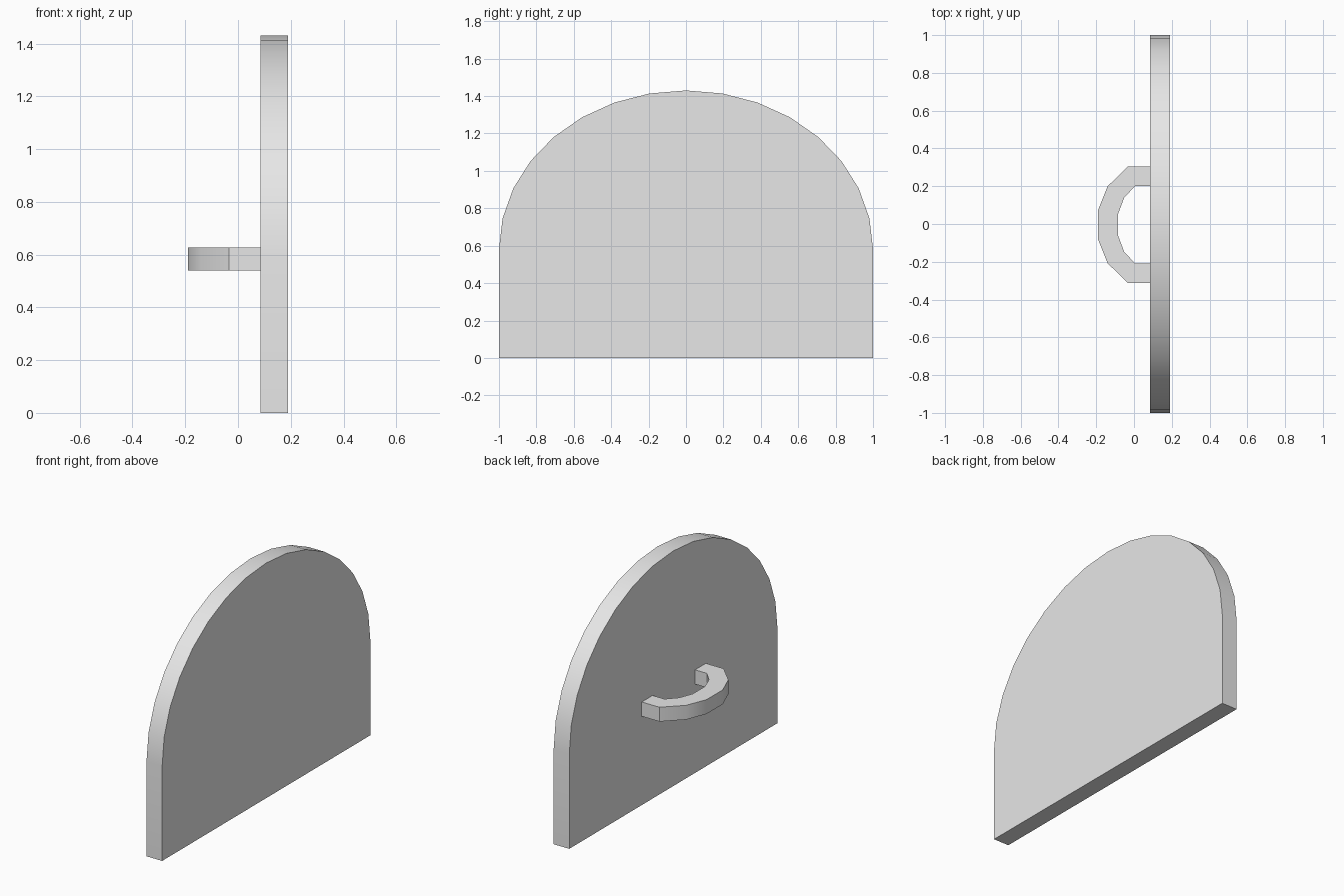
import bpy, bmesh, math

cube = bpy.data.objects.get("Cube")
if cube:
    bpy.data.objects.remove(cube, do_unlink=True)

grey = bpy.data.materials.new("plain_grey")
grey.use_nodes = True
colour = (0.8, 0.8, 0.8, 1)
grey.diffuse_color = colour
grey.node_tree.nodes["Principled BSDF"].inputs["Base Color"].default_value = colour


def extrude_profile(name, points, offset):
    """Fill a closed outline and extrude it into a solid."""
    bm = bmesh.new()
    face = bm.faces.new([bm.verts.new(p) for p in points])
    result = bmesh.ops.extrude_face_region(bm, geom=[face], use_keep_orig=True)
    moved = [v for v in result["geom"] if isinstance(v, bmesh.types.BMVert)]
    bmesh.ops.translate(bm, verts=moved, vec=offset)
    bmesh.ops.recalc_face_normals(bm, faces=bm.faces)
    mesh = bpy.data.meshes.new(name)
    bm.to_mesh(mesh)
    bm.free()
    mesh.materials.append(grey)
    obj = bpy.data.objects.new(name, mesh)
    bpy.context.collection.objects.link(obj)
    bpy.ops.object.select_all(action="DESELECT")
    obj.select_set(True)
    bpy.context.view_layer.objects.active = obj
    bpy.ops.object.shade_smooth_by_angle(angle=math.radians(30))
    return obj


# Arched panel: straight sides below a half ellipse
inner_x, outer_x = 0.085, 0.19
spring, rise, steps = 0.58, 0.85, 16
arch = [(inner_x, math.cos(math.pi * i / steps), spring + rise * math.sin(math.pi * i / steps))
        for i in range(steps + 1)]
outline = [(inner_x, 1, 0)] + arch + [(inner_x, -1, 0)]
extrude_profile("arched_panel", outline, (outer_x - inner_x, 0, 0))

# Curved handle: half outlines mirrored about its middle
mid_y, low_z, height = -0.004, 0.54, 0.087
outer_half = [(inner_x, 0.308), (-0.034, 0.308), (-0.14, 0.203), (-0.19, 0.078)]
inner_half = [(inner_x, 0.204), (0.005, 0.204), (-0.052, 0.143), (-0.084, 0.058)]


def mirrored(half):
    return half + [(x, -y) for x, y in reversed(half)]


loop = mirrored(outer_half) + mirrored(inner_half)[::-1]
extrude_profile("handle", [(x, y + mid_y, low_z) for x, y in loop], (0, 0, height))
